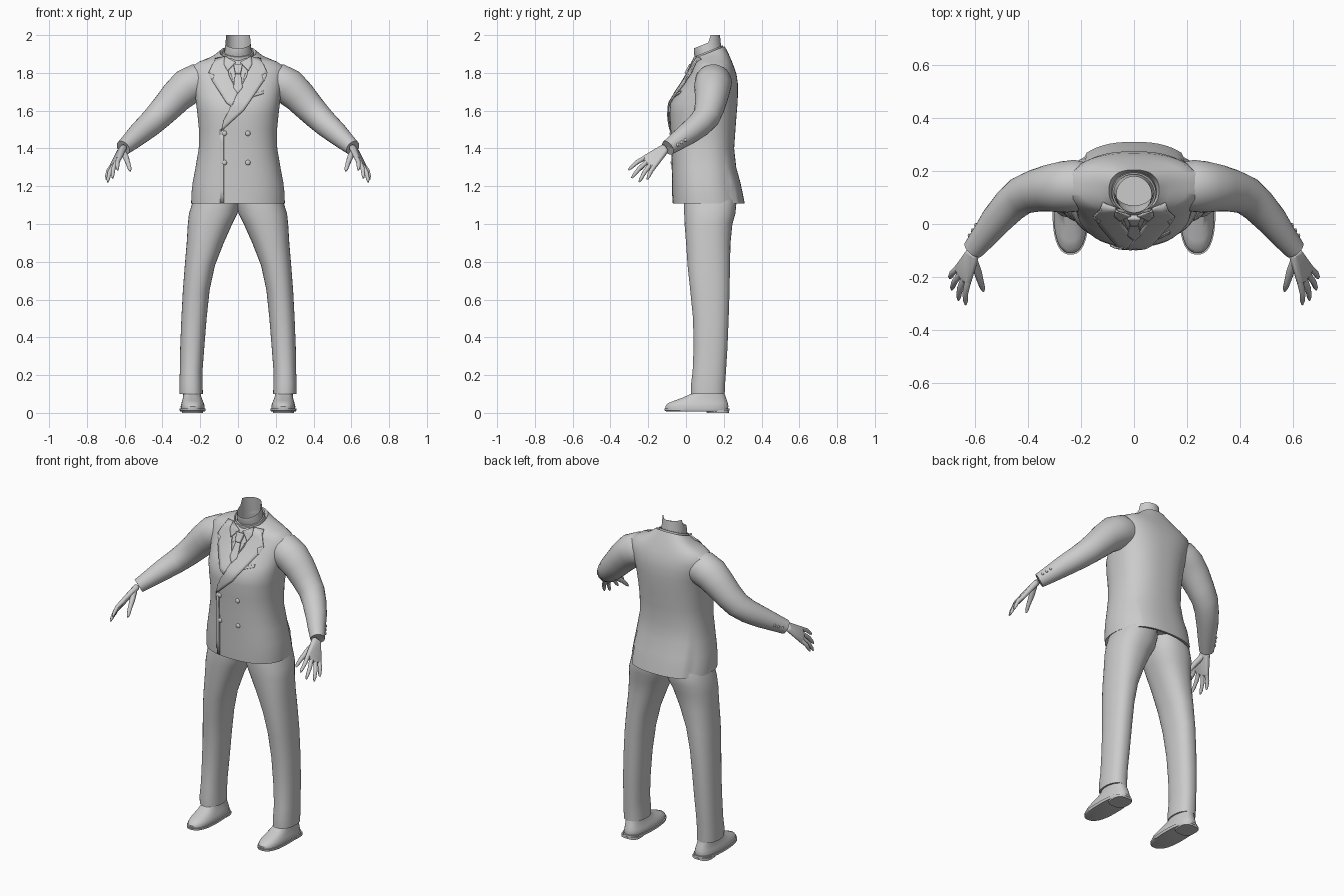
import bpy, bmesh, math
from mathutils import Vector
from mathutils.bvhtree import BVHTree

if "Cube" in bpy.data.objects:
    bpy.data.objects.remove(bpy.data.objects["Cube"])

cloth = bpy.data.materials.new("plain_grey")
cloth.diffuse_color = (0.6, 0.6, 0.6, 1)
cloth.use_nodes = True
cloth.node_tree.nodes["Principled BSDF"].inputs["Base Color"].default_value = cloth.diffuse_color


def finish(name, bm, mirror=False, angle=40, solid=0):
    bmesh.ops.recalc_face_normals(bm, faces=bm.faces)
    me = bpy.data.meshes.new(name)
    bm.to_mesh(me)
    bm.free()
    ob = bpy.data.objects.new(name, me)
    bpy.context.collection.objects.link(ob)
    me.materials.append(cloth)
    bpy.ops.object.select_all(action='DESELECT')
    ob.select_set(True)
    bpy.context.view_layer.objects.active = ob
    bpy.ops.object.shade_smooth_by_angle(angle=math.radians(angle))
    if solid:
        m = ob.modifiers.new("thickness", 'SOLIDIFY')
        m.thickness, m.offset = solid, 0
    if mirror:
        ob.modifiers.new("mirror", 'MIRROR')
    return ob


def skin(bm, rings, cap0, cap1):
    rows = [[bm.verts.new(p) for p in r] for r in rings]
    n = len(rows[0])
    for a, b in zip(rows, rows[1:]):
        for i in range(n):
            bm.faces.new((a[i], a[(i + 1) % n], b[(i + 1) % n], b[i]))
    if cap0:
        bm.faces.new(rows[0])
    if cap1:
        bm.faces.new(rows[-1])


def loft(rings, n=40, power=2.4, cap0=False, cap1=False, shape=None):
    """Stack rounded-box rings (z, x0, x1, y0, y1, tilt)."""
    bm, out = bmesh.new(), []
    for k, (z, x0, x1, y0, y1, *t) in enumerate(rings):
        cx, cy, rx, ry = (x0 + x1) / 2, (y0 + y1) / 2, (x1 - x0) / 2, (y1 - y0) / 2
        ring = []
        for i in range(n):
            a = 2 * math.pi * (i + .5) / n
            c, s = math.cos(a), math.sin(a)
            dx = math.copysign(abs(c) ** (2 / power), c) * rx
            dy = math.copysign(abs(s) ** (2 / power), s) * ry
            p = Vector((cx + dx, cy + dy, z + (t[0] if t else 0) * dy))
            ring.append(shape(k, p) if shape else p)
        out.append(ring)
    skin(bm, out, cap0, cap1)
    return bm


def tube(bm, path, n=16, cap0=True, cap1=True):
    """Sweep circles along (x, y, z, radius) points."""
    pts = [Vector(p[:3]) for p in path]
    rings = []
    for i, p in enumerate(pts):
        d = (pts[min(i + 1, len(pts) - 1)] - pts[max(i - 1, 0)]).normalized()
        u = d.cross(Vector((0, 1, .3))).normalized()
        v = d.cross(u)
        rings.append([p + path[i][3] * (u * math.cos(a) + v * math.sin(a))
                      for a in (2 * math.pi * j / n for j in range(n))])
    skin(bm, rings, cap0, cap1)


# Jacket body with a flared back flap between two side vents
def vent(k, p):
    if p.z < 1.31 and p.y > .1 and abs(p.x) < .19:
        p.y += .016 * min(1, (1.31 - p.z) / .08)
    return p


jacket_rings = [(1.15, .20, -.03, .24), (1.113, .235, -.055, .275), (1.108, .248, -.07, .295),
                (1.16, .247, -.072, .285), (1.22, .24, -.073, .272), (1.3, .225, -.075, .264),
                (1.4, .208, -.077, .255), (1.5, .207, -.082, .262), (1.58, .215, -.087, .268),
                (1.64, .222, -.083, .273), (1.69, .228, -.052, .275), (1.74, .24, -.018, .275),
                (1.79, .25, .012, .268), (1.83, .248, .035, .255), (1.86, .205, .047, .243),
                (1.885, .135, .052, .225, .2), (1.91, .095, .05, .205, .4), (1.88, .08, .06, .19, .4)]
bm = loft([(z, -w, w, *r) for z, w, *r in jacket_rings], n=72, cap0=True, shape=vent)
body_tree = BVHTree.FromBMesh(bm)
finish("jacket", bm)

# Sleeves, open at the cuff with a turned-in lining
bm = bmesh.new()
tube(bm, [(.17, .145, 1.75, .085), (.22, .145, 1.75, .098), (.27, .14, 1.725, .097), (.325, .135, 1.675, .088),
          (.375, .125, 1.62, .08), (.425, .108, 1.568, .073), (.47, .07, 1.525, .067),
          (.52, .015, 1.482, .06), (.57, -.05, 1.436, .049), (.608, -.096, 1.403, .041),
          (.605, -.092, 1.406, .035), (.57, -.05, 1.436, .034)], n=28, cap0=False)
sleeve_tree = BVHTree.FromBMesh(bm)
finish("sleeve", bm, mirror=True)


# Flat cloth pieces draped over the jacket front
def plate(name, outline, lift=.006, thick=.008):
    bm = bmesh.new()
    bm.faces.new([bm.verts.new((x, 0, z)) for x, z in outline])
    bmesh.ops.triangulate(bm, faces=bm.faces)
    bmesh.ops.subdivide_edges(bm, edges=bm.edges, cuts=5, use_grid_fill=True)
    for v in bm.verts:
        hit = body_tree.ray_cast(Vector((v.co.x, -1, v.co.z)), Vector((0, 1, 0)), 1.12)[0]
        if hit is None:
            hit = body_tree.find_nearest(Vector((v.co.x, .05, v.co.z)))[0]
        v.co.y = hit.y - lift
    finish(name, bm, solid=thick)


plate("shirt_front", [(-.065, 1.875), (.065, 1.875), (.02, 1.74), (0, 1.69), (-.02, 1.74)], .003, .005)
plate("right_lapel", [(-.07, 1.885), (-.12, 1.875), (-.155, 1.8), (-.125, 1.79), (-.135, 1.755),
                      (-.06, 1.64), (-.03, 1.62), (0, 1.695), (-.045, 1.78)], .007)
plate("left_lapel", [(.07, 1.885), (.12, 1.875), (.155, 1.8), (.125, 1.79), (.135, 1.755), (.03, 1.6),
                     (-.09, 1.49), (-.075, 1.55), (0, 1.695), (.045, 1.78)], .009)
plate("jacket_front_edge", [(-.095, 1.5), (-.095, 1.112), (-.075, 1.112), (-.075, 1.5)], .003, .006)
plate("breast_pocket", [(.075, 1.672), (.135, 1.69), (.135, 1.705), (.075, 1.687)], .004, .005)
plate("tie_blade", [(-.014, 1.80), (.014, 1.80), (.024, 1.72), (0, 1.69), (-.024, 1.72)], .01, .01)
plate("tie_knot", [(-.024, 1.845), (.024, 1.845), (.014, 1.795), (-.014, 1.795)], .016, .018)
for side, s in (("right", -1), ("left", 1)):
    plate(side + "_collar_point", [(s * .012, 1.855), (s * .07, 1.89), (s * .075, 1.845), (s * .055, 1.81)],
          .014, .007)


# Buttons
def button(bm, place, radius, axis):
    geo = bmesh.ops.create_uvsphere(bm, u_segments=12, v_segments=8, radius=radius)
    for v in geo["verts"]:
        v.co[axis] *= .6
        v.co += place


bm = bmesh.new()
for x in (-.072, .052):
    for z in (1.48, 1.325):
        button(bm, body_tree.ray_cast(Vector((x, -1, z)), Vector((0, 1, 0)))[0], .014, 1)
finish("front_buttons", bm)
bm = bmesh.new()
for i in range(3):
    hit = sleeve_tree.ray_cast(Vector((1, -.045 + .02 * i, 1.42 + .012 * i)), Vector((-1, 0, 0)))[0]
    if hit:
        button(bm, hit, .009, 0)
finish("cuff_buttons", bm, mirror=True)


# Neck with a rough open rim that is high at the back
def rim(k, p):
    if k == 3:
        p.z = 2.0 if p.y > .125 else 1.925 + .4 * (p.y - .03)
    return p


finish("neck", loft([(1.82, -.08, .08, .07, .2), (1.875, -.075, .075, .055, .195),
                     (1.915, -.071, .071, .042, .187, .25), (1.96, -.066, .066, .042, .18)],
                    n=32, power=2, shape=rim))

# Shirt collar band
finish("shirt_collar", loft([(1.865, -.088, .088, .045, .2, .4), (1.915, -.083, .083, .04, .195, .4),
                             (1.915, -.076, .076, .047, .188, .4), (1.87, -.076, .076, .055, .19, .4)],
                            n=36, power=2))

# Trouser legs, meeting at the seat
finish("trouser_leg", loft([(.16, .205, .29, .05, .185), (.1, .195, .3, .035, .195),
                            (.1, .186, .31, .026, .205), (.15, .187, .311, .026, .207),
                            (.22, .188, .308, .035, .212), (.35, .178, .306, .04, .22), (.5, .166, .3, .037, .226),
                            (.65, .15, .292, .022, .231), (.78, .122, .282, .008, .233),
                            (.9, .075, .272, 0, .236), (1.0, .03, .266, -.008, .246),
                            (1.055, .002, .26, -.01, .262), (1.12, -.01, .24, -.01, .268),
                            (1.2, -.01, .21, 0, .25)], n=36, power=2.3, cap0=True, cap1=True), mirror=True)

# Shoes: upper, sole and heel
finish("shoe_upper", loft([(.015, .178, .302, -.108, .222), (.035, .176, .304, -.11, .225),
                           (.05, .18, .3, -.098, .222), (.064, .186, .296, -.065, .218),
                           (.08, .192, .292, -.02, .212), (.1, .198, .29, .025, .205),
                           (.17, .205, .285, .05, .185)], n=32, power=2.5, cap0=True, cap1=True), mirror=True)
finish("shoe_sole", loft([(.008, .174, .306, -.105, .226), (.012, .171, .309, -.114, .23),
                          (.024, .171, .309, -.116, .23)], n=32, power=2.5, cap0=True, cap1=True), mirror=True)
finish("shoe_heel", loft([(0, .185, .298, .11, .228), (.015, .185, .298, .105, .228)],
                         n=24, power=3, cap0=True, cap1=True), mirror=True)

# Hands: hull palm plus tapered fingers
knuckles = [(.628, -.215, 1.352), (.643, -.205, 1.33), (.656, -.188, 1.314), (.666, -.166, 1.308)]
tips = [(.637, -.305, 1.285), (.664, -.288, 1.243), (.69, -.248, 1.222), (.697, -.205, 1.236)]
bm = bmesh.new()
for p, r in [((.606, -.122, 1.402), .018), ((.622, -.112, 1.386), .018)] + [(k, .0135) for k in knuckles]:
    geo = bmesh.ops.create_icosphere(bm, subdivisions=2, radius=r)
    bmesh.ops.translate(bm, verts=geo["verts"], vec=p)
hull = bmesh.ops.convex_hull(bm, input=bm.verts)
bmesh.ops.delete(bm, geom=list({g for g in hull["geom_interior"] if isinstance(g, bmesh.types.BMVert)}),
                 context='VERTS')
finish("palm", bm, mirror=True, angle=60)
bm = bmesh.new()
for a, b in zip(knuckles, tips):
    a, b = Vector(a), Vector(b)
    bow = Vector((.006, 0, .008))
    tube(bm, [(*a, .013), (*(a.lerp(b, .5) + bow), .0115), (*(a.lerp(b, .85) + bow * .4), .009),
              (*b, .004)], n=10)
tube(bm, [(.61, -.135, 1.385, .017), (.592, -.18, 1.35, .0155), (.58, -.222, 1.315, .012),
          (.573, -.243, 1.292, .01), (.57, -.254, 1.28, .004)], n=10)
finish("fingers", bm, mirror=True, angle=60)
